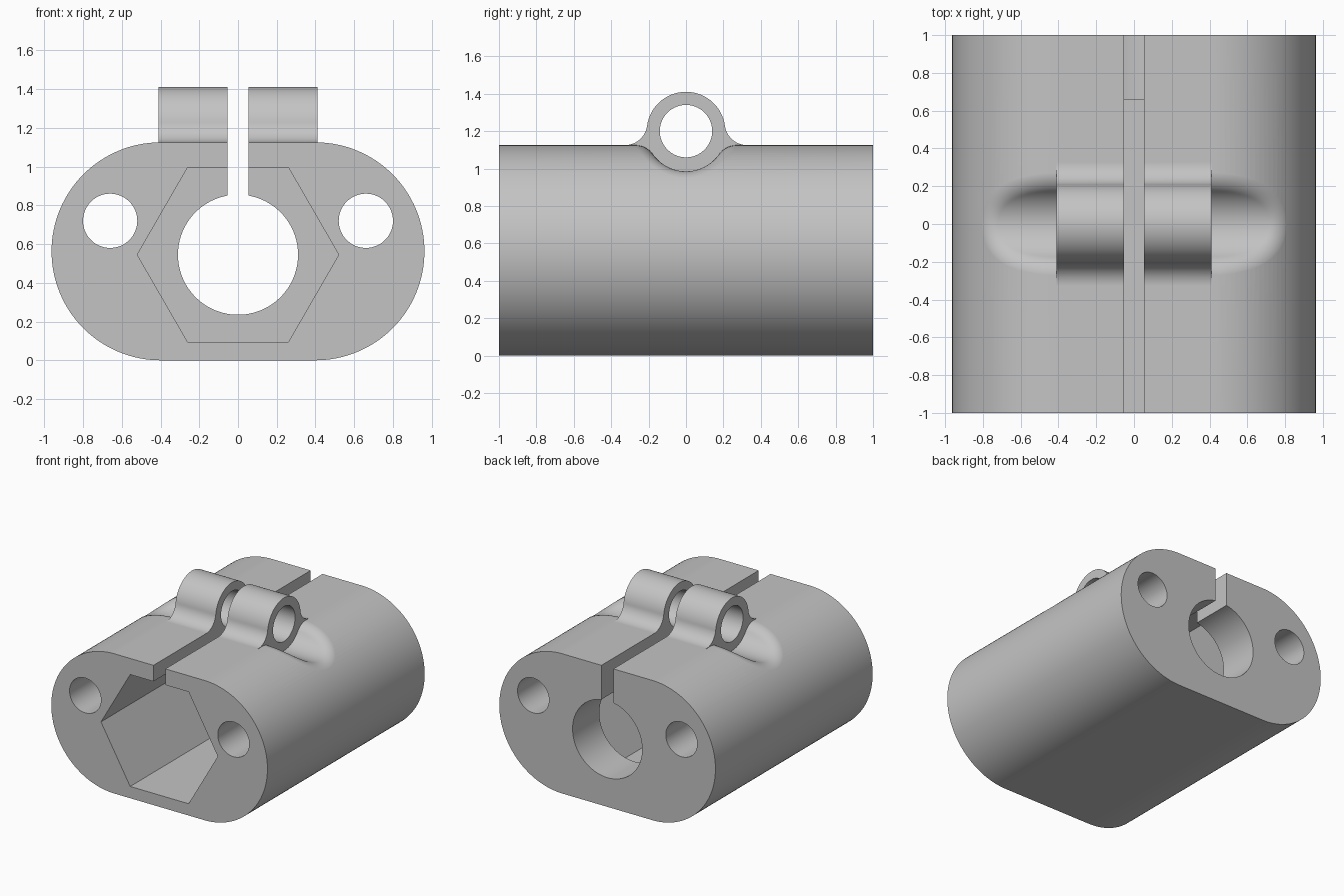
import bpy, bmesh
from math import sin, cos, pi, sqrt, acos, atan2

cube = bpy.data.objects.get("Cube")
if cube:
    bpy.data.objects.remove(cube, do_unlink=True)

# Main dimensions
R_BODY, FLAT = 0.5625, 0.40          # rounded block: end radius, half flat width
LUG_Z, LUG_R, LUG_X = 1.20, 0.21, 0.41
GROOVE_R, FILLET = 0.215, 0.12
BORE_Z = 0.545
SEG = 96


def finish(name, bm):
    bmesh.ops.recalc_face_normals(bm, faces=bm.faces)
    mesh = bpy.data.meshes.new(name)
    bm.to_mesh(mesh)
    bm.free()
    obj = bpy.data.objects.new(name, mesh)
    bpy.context.collection.objects.link(obj)
    return obj


def loft(name, sections):
    """Skin a list of equal-length closed sections and cap both ends."""
    bm = bmesh.new()
    rings = [[bm.verts.new(p) for p in s] for s in sections]
    n = len(rings[0])
    for a, b in zip(rings, rings[1:]):
        for i in range(n):
            j = (i + 1) % n
            bm.faces.new((a[i], a[j], b[j], b[i]))
    caps = [bm.faces.new(rings[0]), bm.faces.new(rings[-1])]
    bmesh.ops.triangulate(bm, faces=caps)
    return finish(name, bm)


def prism(name, profile, axis, lo, hi):
    """Extrude a profile of (u, z) points along x or y."""
    place = (lambda u, z, d: (d, u, z)) if axis == "x" else (lambda u, z, d: (u, d, z))
    bm = bmesh.new()
    face = bm.faces.new([bm.verts.new(place(u, z, lo)) for u, z in profile])
    ext = bmesh.ops.extrude_face_region(bm, geom=[face])
    for v in ext["geom"]:
        if isinstance(v, bmesh.types.BMVert):
            v.co["xy".index(axis)] = hi
    return finish(name, bm)


def arc(cx, cz, r, a0, a1, n):
    return [(cx + r * cos(a0 + (a1 - a0) * i / n), cz + r * sin(a0 + (a1 - a0) * i / n))
            for i in range(n + 1)]


def circle(cx, cz, r, n=SEG):
    return arc(cx, cz, r, 0, 2 * pi, n)[:-1]


def box(x0, x1, z0, z1):
    return [(x0, z0), (x1, z0), (x1, z1), (x0, z1)]


# Rounded block
block = prism("clamp_body",
              arc(FLAT, R_BODY, R_BODY, -pi / 2, pi / 2, 64)
              + arc(-FLAT, R_BODY, R_BODY, pi / 2, 3 * pi / 2, 64), "y", -1, 1)

# Bolt lug with filleted feet
top = 2 * R_BODY
fz = top + FILLET
fy = sqrt((LUG_R + FILLET) ** 2 - (fz - LUG_Z) ** 2)
touch = atan2(fz - LUG_Z, fy)
foot = arc(fy, fz, FILLET, -pi / 2, -pi + touch, 16)
lug_profile = ([(fy, 1.05)] + foot + arc(0, LUG_Z, LUG_R, touch, pi - touch, 64)[1:-1]
               + [(-y, z) for y, z in reversed(foot)] + [(-fy, 1.05)])
lug = prism("bolt_lug", lug_profile, "x", -LUG_X, LUG_X)


# Bolt-head groove with a rolling fillet along the rounded shoulder
def groove_section(theta, x_start=None):
    k = R_BODY - FILLET
    cx, cz = FLAT + k * sin(theta), R_BODY + k * cos(theta)
    dz = LUG_Z - cz
    dy = sqrt(max((GROOVE_R + FILLET) ** 2 - dz * dz, 0))
    normal = (sin(theta), 0.0, cos(theta))
    inward = (0.0, -dy / (GROOVE_R + FILLET), dz / (GROOVE_R + FILLET))
    omega = acos(sum(a * b for a, b in zip(normal, inward)))
    half = []
    for i in range(13):
        t = i / 12
        wa, wb = sin((1 - t) * omega) / sin(omega), sin(t * omega) / sin(omega)
        d = [wa * a + wb * b for a, b in zip(normal, inward)]
        half.append((cx + FILLET * d[0], dy + FILLET * d[1], cz + FILLET * d[2]))
    a0 = -atan2(dz, dy)
    floor = [(cx, y, z) for y, z in arc(0, LUG_Z, GROOVE_R, a0, -pi - a0, 32)][1:-1]
    lift = [half[0][i] + 0.2 * normal[i] for i in range(3)]
    half.insert(0, tuple(lift))
    pts = half + floor + [(x, -y, z) for x, y, z in reversed(half)]
    return [(x_start, y, z) for x, y, z in pts] if x_start else pts


end = acos((LUG_Z - GROOVE_R - FILLET - R_BODY) / (R_BODY - FILLET))
steps = [groove_section(0, LUG_X)]
for i in range(2, 33):
    t = 0.985 * i / 32
    steps.append(groove_section(end * (1 - (1 - t) ** 2)))

# Remaining cutters: hex pocket, bore, slot, side holes, bolt hole
cutters = [loft("groove_cutter", [[(s * x, y, z) for x, y, z in sec] for sec in steps])
           for s in (1, -1)]
cutters += [
    prism("hex_cutter", circle(0, BORE_Z, 0.52, 6), "y", -1.1, 0.66),
    prism("bore_cutter", circle(0, BORE_Z, 0.31), "y", -1.2, 1.2),
    prism("slot_cutter", box(-0.053, 0.053, BORE_Z, 1.6), "y", -1.3, 1.3),
    prism("bolt_cutter", circle(0, LUG_Z, 0.14), "x", -0.43, 0.43),
]
cutters += [prism("side_hole_cutter", circle(s * 0.66, 0.72, 0.14), "y", -1.1, 1.1)
            for s in (1, -1)]

# Combine everything into one solid
for helper in [lug] + cutters:
    helper.hide_render = True
    mod = block.modifiers.new(helper.name, "BOOLEAN")
    mod.operation = "UNION" if helper is lug else "DIFFERENCE"
    mod.solver = "EXACT"
    mod.object = helper
bpy.context.view_layer.update()
solid = bpy.data.meshes.new_from_object(
    block.evaluated_get(bpy.context.evaluated_depsgraph_get()))
block.modifiers.clear()
block.data = solid
for helper in [lug] + cutters:
    bpy.data.objects.remove(helper, do_unlink=True)

# Grey material
grey = bpy.data.materials.new("light_grey")
grey.use_nodes = True
colour = (0.55, 0.55, 0.55, 1)
grey.diffuse_color = colour
grey.node_tree.nodes["Principled BSDF"].inputs["Base Color"].default_value = colour
solid.materials.clear()
solid.materials.append(grey)

# Smooth curved walls, keep machined edges crisp
bpy.ops.object.select_all(action="DESELECT")
block.select_set(True)
bpy.context.view_layer.objects.active = block
bpy.ops.object.shade_smooth_by_angle(angle=pi / 6)
weighted = block.modifiers.new("weighted_normals", "WEIGHTED_NORMAL")
weighted.keep_sharp = True
